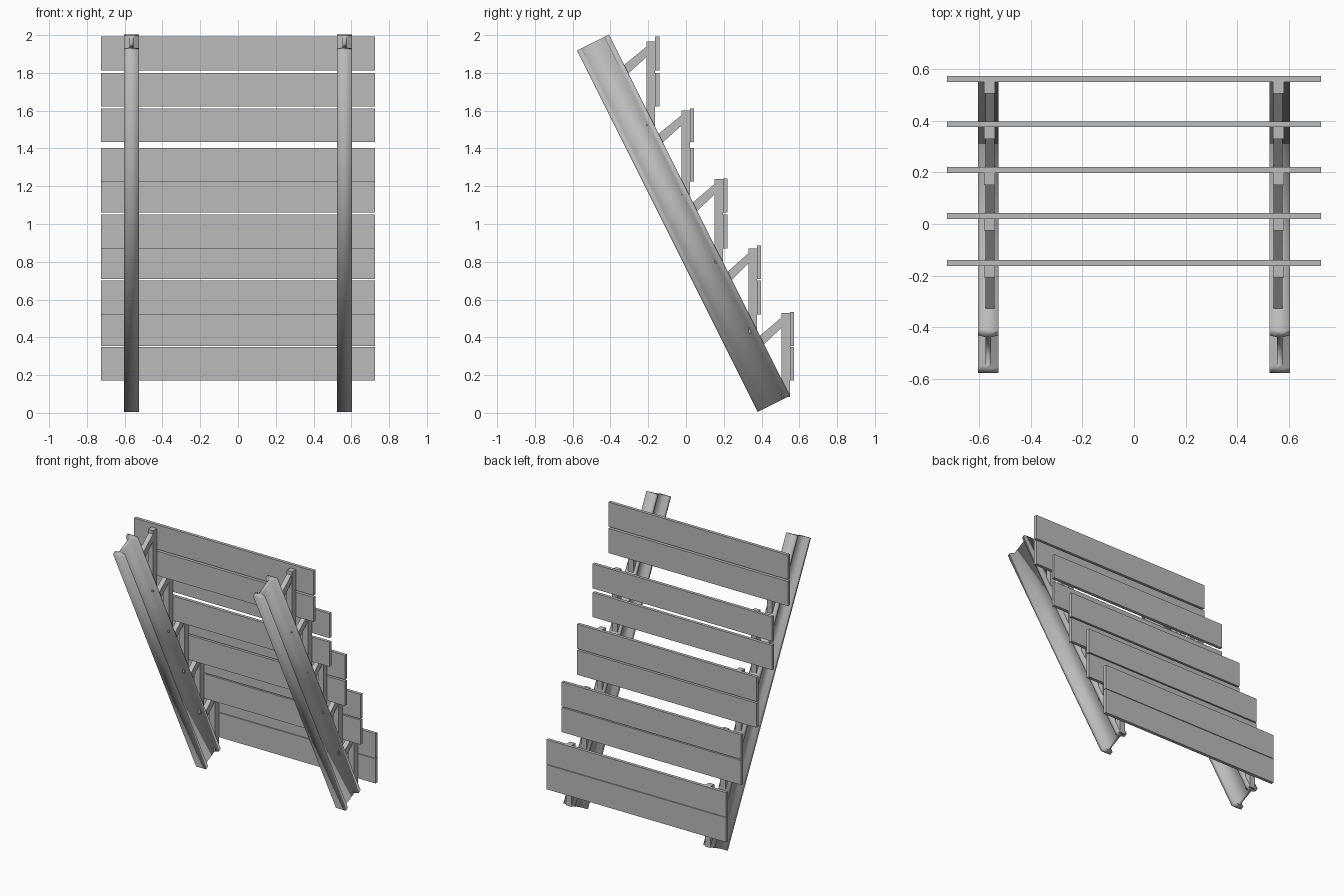
import bpy, bmesh
from mathutils import Vector

if "Cube" in bpy.data.objects:
    bpy.data.objects.remove(bpy.data.objects["Cube"])

grey = bpy.data.materials.new("plain grey")
grey.use_nodes = True
grey.diffuse_color = (0.5, 0.5, 0.5, 1)
grey.node_tree.nodes["Principled BSDF"].inputs["Base Color"].default_value = (0.5, 0.5, 0.5, 1)


def prism(name, profile, offset, smooth=False):
    """Extrude a closed 3D polygon along an offset vector."""
    bm = bmesh.new()
    face = bm.faces.new([bm.verts.new(p) for p in profile])
    ext = bmesh.ops.extrude_face_region(bm, geom=[face])
    moved = [v for v in ext["geom"] if isinstance(v, bmesh.types.BMVert)]
    bmesh.ops.translate(bm, verts=moved, vec=offset)
    bmesh.ops.recalc_face_normals(bm, faces=bm.faces)
    for f in bm.faces:
        f.smooth = smooth
    mesh = bpy.data.meshes.new(name)
    bm.to_mesh(mesh)
    bm.free()
    mesh.materials.append(grey)
    obj = bpy.data.objects.new(name, mesh)
    bpy.context.collection.objects.link(obj)
    return obj


def side_prism(name, yz, x, width):
    """Extrude a side outline across x, centred on x."""
    return prism(name, [(x - width / 2, y, z) for y, z in yz], Vector((width, 0, 0)))


def box(name, x, width, y0, y1, z0, z1):
    return side_prism(name, [(y0, z0), (y1, z0), (y1, z1), (y0, z1)], x, width)


# Leaning I-beams: front edge line, and depth direction square to it
foot = Vector((0, 0.38, 0.005))
run = Vector((0, -0.957, 1.913))
deep = Vector((0, 0.894, 0.447))
DEPTH, FLANGE, HALF, WEB = 0.19, 0.027, 0.04, 0.011
half_outline = [(HALF, 0), (HALF, FLANGE), (WEB, FLANGE + 0.008),
                (WEB, DEPTH - FLANGE - 0.008), (HALF, DEPTH - FLANGE), (HALF, DEPTH)]
outline = half_outline + [(-w, d) for w, d in reversed(half_outline)]

# Steps: rear face of posts, post top, tops of upper and lower planks
steps = [(0.55, 0.53, 0.533, 0.35), (0.375, 0.87, 0.887, 0.70),
         (0.197, 1.237, 1.24, 1.05), (0.02, 1.60, 1.612, 1.403),
         (-0.163, 1.965, 1.992, 1.80)]
PLANK = 0.179


def beam_y(z):
    """Just inside the rear face of the beams at height z."""
    return 0.545 - (z - 0.09) / 1.999


for side, sign in (("left", 1), ("right", -1)):
    prism(side + "_beam",
          [foot + deep * d + Vector((sign * 0.564 + w, 0, 0)) for w, d in outline],
          run, smooth=True)
    for i, (y, top, _, _) in enumerate(steps, 1):
        # Post whose lower corner passes through the rear flange
        front = y - 0.045
        box(f"{side}_post_{i}", sign * 0.56, 0.043, front, y, top - 0.447, top)
        # Diagonal brace from post head down to the beam
        brace = [(front, top - 0.025), (front, top - 0.08)]
        for drop in (0.17, 0.125):
            brace.append((beam_y(top - drop), top - drop))
        side_prism(f"{side}_brace_{i}", brace, sign * 0.558, 0.036)

# Pairs of planks across the posts
for i, (y, _, upper, lower) in enumerate(steps, 1):
    for label, z in (("upper", upper), ("lower", lower)):
        box(f"{label}_plank_{i}", 0, 1.448, y, y + 0.023, z - PLANK, z)
